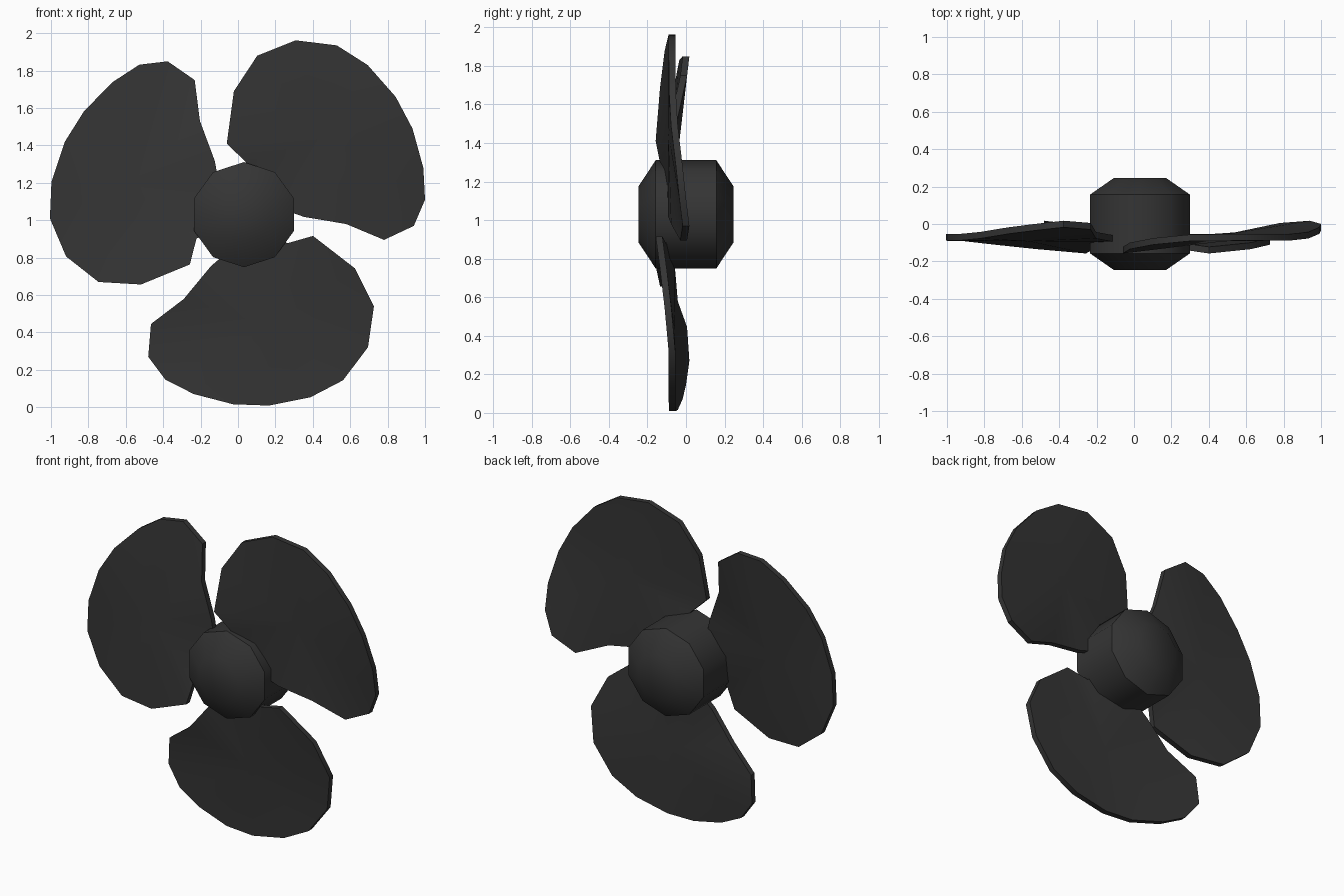
import bpy, bmesh, math

if "Cube" in bpy.data.objects:
    bpy.data.objects.remove(bpy.data.objects["Cube"])

CX, CZ = 0.028, 1.03      # propeller axis, running along y
T = 0.0175                # half blade thickness

black = bpy.data.materials.new("matte black")
black.diffuse_color = (0.035, 0.035, 0.035, 1)
black.use_nodes = True
black.node_tree.nodes["Principled BSDF"].inputs["Base Color"].default_value = black.diffuse_color


def finish(bm, name):
    bmesh.ops.recalc_face_normals(bm, faces=bm.faces)
    me = bpy.data.meshes.new(name)
    bm.to_mesh(me)
    bm.free()
    ob = bpy.data.objects.new(name, me)
    bpy.context.collection.objects.link(ob)
    me.materials.append(black)
    bpy.ops.object.select_all(action='DESELECT')
    ob.select_set(True)
    bpy.context.view_layer.objects.active = ob
    bpy.ops.object.shade_smooth_by_angle(angle=math.radians(40))
    return ob


# Hub: ten-sided drum with chamfered ends
bm = bmesh.new()
rings = []
for y, r in ((-0.247, 0.145), (-0.157, 0.281), (0.157, 0.281), (0.247, 0.145)):
    rings.append([bm.verts.new((CX + 0.004 + r * math.sin(i * math.tau / 10), y,
                                CZ + r * math.cos(i * math.tau / 10)))
                  for i in range(10)])
for a, b in zip(rings, rings[1:]):
    for i in range(10):
        j = (i + 1) % 10
        bm.faces.new((a[i], a[j], b[j], b[i]))
bm.faces.new(rings[0])
bm.faces.new(rings[-1])
finish(bm, "hub")

# Blade outline relative to the axis: x, z, y (twisted from front to back)
outline = [
    (0.00, 0.20, -0.11), (0.015, 0.28, -0.12), (-0.088, 0.38, -0.14),
    (-0.05, 0.66, -0.117), (0.075, 0.85, -0.093), (0.28, 0.932, -0.073),
    (0.50, 0.905, -0.072), (0.665, 0.80, -0.072), (0.815, 0.63, -0.07),
    (0.905, 0.46, -0.06), (0.963, 0.25, -0.035), (0.972, 0.08, -0.017),
    (0.912, -0.06, 0.0), (0.753, -0.135, -0.012), (0.55, -0.05, -0.06),
    (0.325, -0.012, -0.075), (0.15, 0.05, -0.08),
]
centre = (0.45, 0.42, -0.075)


# Blades: three copies, each a fan front and back joined by a rim
def blade(name, angle):
    c, s = math.cos(angle), math.sin(angle)
    bm = bmesh.new()

    def vert(p, off):
        x, z, y = p
        return bm.verts.new((CX + x * c - z * s, y + off, CZ + x * s + z * c))

    front = [vert(p, -T) for p in outline]
    back = [vert(p, T) for p in outline]
    mid_front, mid_back = vert(centre, -T), vert(centre, T)
    for i in range(len(outline)):
        j = (i + 1) % len(outline)
        bm.faces.new((front[i], front[j], mid_front))
        bm.faces.new((back[j], back[i], mid_back))
        bm.faces.new((front[j], front[i], back[i], back[j]))
    finish(bm, name)


for k, name in enumerate(("blade_right", "blade_left", "blade_bottom")):
    blade(name, k * math.tau / 3)
